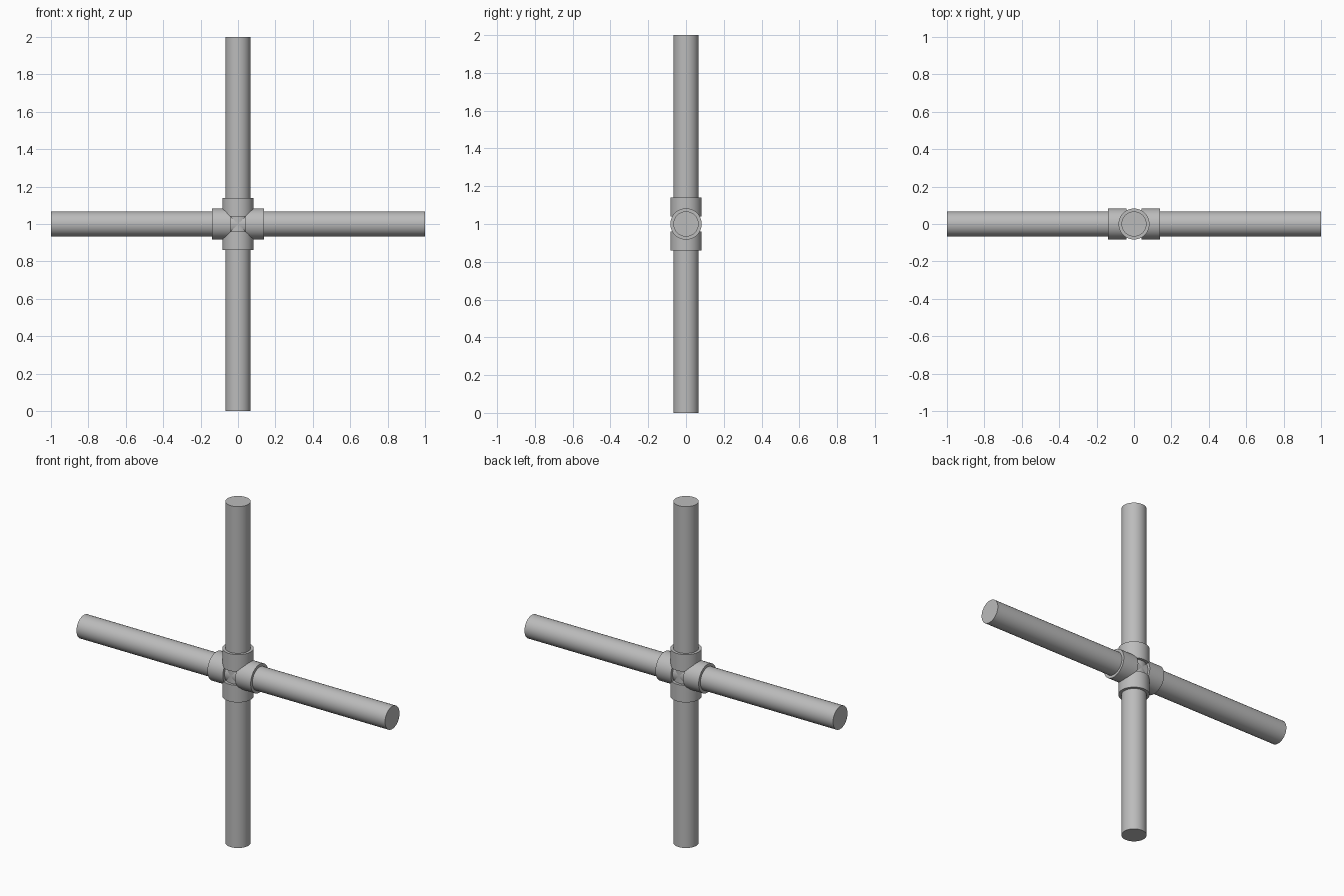
import bpy
from math import pi
from mathutils import Vector

cube = bpy.data.objects.get("Cube")
if cube:
    bpy.data.objects.remove(cube, do_unlink=True)

PIPE_R = 0.067
COLLAR_R = 0.083
COLLAR_IN, COLLAR_OUT = 0.04, 0.14
CENTRE = Vector((0, 0, 1))

grey = bpy.data.materials.new("pipe_grey")
grey.use_nodes = True
colour = (0.5, 0.5, 0.5, 1)
grey.diffuse_color = colour
grey.node_tree.nodes["Principled BSDF"].inputs["Base Color"].default_value = colour


def tube(name, direction, start, end, radius):
    """Solid cylinder along a direction, measured from the joint centre."""
    axis = Vector(direction)
    bpy.ops.mesh.primitive_cylinder_add(
        vertices=48, radius=radius, depth=end - start,
        location=CENTRE + axis * (start + end) / 2,
        rotation=axis.to_track_quat('Z', 'Y').to_euler())
    obj = bpy.context.object
    obj.name = name
    obj.data.materials.append(grey)
    bpy.ops.object.shade_smooth_by_angle(angle=pi / 6)
    return obj


# Two rods crossing at the joint
tube("upright_pipe", (0, 0, 1), -1, 1, PIPE_R)
tube("cross_pipe", (1, 0, 0), -1, 1, PIPE_R)

# Four collars gripping the rods around the crossing
arms = {"top": (0, 0, 1), "bottom": (0, 0, -1), "left": (1, 0, 0), "right": (-1, 0, 0)}
for side, direction in arms.items():
    tube(side + "_collar", direction, COLLAR_IN, COLLAR_OUT, COLLAR_R)
